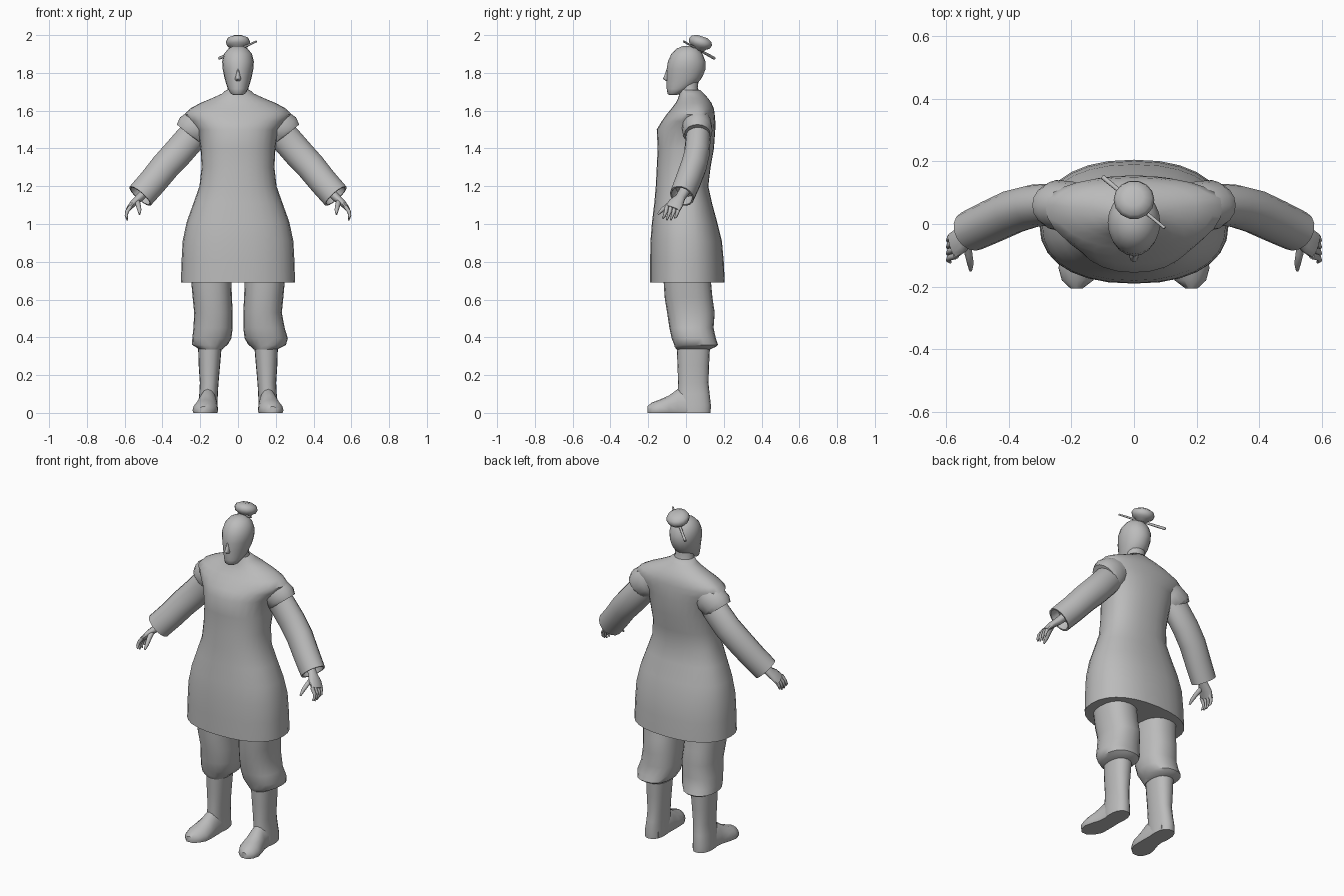
import bpy, bmesh, math
from mathutils import Vector

grey = bpy.data.materials.new("plain grey")
grey.diffuse_color = (0.5, 0.5, 0.5, 1)


def loft(name, rings, angle=45):
    """Skin a stack of equal-sized point rings and cap both ends."""
    bm = bmesh.new()
    rows = [[bm.verts.new(p) for p in r] for r in rings]
    n = len(rows[0])
    for a, b in zip(rows, rows[1:]):
        for i in range(n):
            j = (i + 1) % n
            bm.faces.new((a[i], a[j], b[j], b[i]))
    bm.faces.new(rows[0])
    bm.faces.new(rows[-1])
    bmesh.ops.recalc_face_normals(bm, faces=bm.faces)
    me = bpy.data.meshes.new(name)
    bm.to_mesh(me)
    bm.free()
    me.materials.append(grey)
    ob = bpy.data.objects.new(name, me)
    bpy.context.collection.objects.link(ob)
    bpy.ops.object.select_all(action='DESELECT')
    ob.select_set(True)
    bpy.context.view_layer.objects.active = ob
    bpy.ops.object.shade_smooth_by_angle(angle=math.radians(angle))
    return ob


def section(z, x0, x1, front, back, mid=None, power=2.0, n=20):
    """Level oval; mid is the y of its widest line."""
    mid = (front + back) / 2 if mid is None else mid
    pts = []
    for i in range(n):
        t = math.tau * i / n
        c, s = math.cos(t), math.sin(t)
        c = math.copysign(abs(c) ** (2 / power), c)
        s = math.copysign(abs(s) ** (2 / power), s)
        y = mid + s * ((back - mid) if s > 0 else (mid - front))
        pts.append(((x0 + x1) / 2 + c * (x1 - x0) / 2, y, z))
    return pts


def tube(path, n=12):
    """Rings across a path of (x, y, z, radius across, radius along y)."""
    pts = [Vector(p[:3]) for p in path]
    rings = []
    for i, p in enumerate(path):
        d = pts[min(i + 1, len(pts) - 1)] - pts[max(i - 1, 0)]
        u = d.cross(Vector((0, 1, 0))).normalized()
        v = u.cross(d).normalized()
        rings.append([pts[i] + u * p[3] * math.cos(math.tau * k / n)
                      + v * p[4] * math.sin(math.tau * k / n) for k in range(n)])
    return rings


def flip(rings, side):
    return [[(p[0] * side, p[1], p[2]) for p in r] for r in rings]


# Tunic with flared skirt, waist, chest and sloping shoulders
tunic = [(0.69, .302, -.19, .205, 0, 2.3), (0.80, .299, -.19, .20, 0, 2.3),
         (0.91, .293, -.188, .19, 0, 2.3), (1.01, .272, -.18, .165, 0, 2.3),
         (1.11, .236, -.168, .138, 0, 2.3), (1.20, .204, -.16, .118, 0, 2.3),
         (1.30, .193, -.155, .13, 0, 2.3), (1.40, .198, -.15, .148, .02, 2.3),
         (1.50, .215, -.155, .155, .04, 2.2), (1.545, .26, -.128, .155, .055, 2.1),
         (1.58, .283, -.103, .152, .06, 2.1), (1.61, .255, -.078, .148, .06, 2.1),
         (1.64, .20, -.055, .135, .055, 2), (1.665, .14, -.042, .118, .05, 2),
         (1.69, .085, -.035, .095, .035, 2), (1.71, .062, -.032, .075, .025, 2)]
loft("tunic", [section(z, -x, x, f, b, m, p, 28) for z, x, f, b, m, p in tunic], 50)

# Neck and head
loft("neck", [section(1.67, -.07, .07, -.035, .085), section(1.72, -.053, .053, -.035, .062),
              section(1.79, -.055, .055, -.04, .07)])
head = [(1.682, .022, -.088, -.05, -.07), (1.69, .038, -.098, -.03, -.06),
        (1.715, .053, -.102, .02, -.03), (1.74, .062, -.103, .058, -.015),
        (1.775, .072, -.103, .085, 0), (1.82, .081, -.102, .104, 0),
        (1.86, .084, -.096, .103, .005), (1.90, .074, -.078, .088, .008),
        (1.928, .052, -.05, .066, .01), (1.943, .022, -.015, .035, .01)]
loft("head", [section(z, -x, x, f, b, m) for z, x, f, b, m in head], 60)
loft("nose", [section(1.758, -.014, .014, -.108, -.08, n=8),
              section(1.768, -.016, .016, -.122, -.08, n=8),
              section(1.79, -.011, .011, -.113, -.08, n=8),
              section(1.825, -.006, .006, -.101, -.08, n=8)], 60)

# Hair bun, tilted back, with a pin through it
bun = loft("hair_bun", [section(z, -r, r, -r, r, n=14) for z, r in
           [(-.045, .03), (-.028, .042), (-.02, .058), (0, .065), (.018, .057), (.031, .03)]], 60)
bun.location = (0, .077, 1.963)
bun.rotation_euler.x = math.radians(-18)
loft("hair_pin", tube([(-.10, .15, 1.877, .008, .008), (.098, -.013, 1.967, .005, .005)], 8))

for side, label in ((1, "left"), (-1, "right")):
    # Short cap over the top of the sleeve
    cap = [(.12, .055, 1.575, .07, .06), (.20, .058, 1.525, .095, .078),
           (.25, .06, 1.492, .092, .08), (.262, .06, 1.477, .08, .068)]
    loft(label + "_shoulder_cap", flip(tube(cap, 16), side))

    # Wide sleeve with a hollow cuff
    sleeve = [(.19, .058, 1.52, .07, .062), (.25, .064, 1.455, .08, .066),
              (.32, .058, 1.375, .08, .068), (.385, .04, 1.305, .078, .07),
              (.45, .01, 1.225, .076, .069), (.518, -.022, 1.148, .075, .066)]
    rings = tube(sleeve, 16)
    centre = Vector(sleeve[-1][:3])
    for shift, scale in ((0, .87), (.05, .75)):
        off = Vector((-.62, .3, .72)) * shift
        rings.append([centre + (p - centre) * scale + off for p in rings[5]])
    loft(label + "_sleeve", flip(rings, side))

    # Wrist and palm
    palm = [(.47, .005, 1.195, .026, .03), (.52, -.03, 1.14, .022, .027),
            (.553, -.052, 1.112, .018, .042), (.578, -.07, 1.082, .013, .043)]
    loft(label + "_palm", flip(tube(palm, 10), side), 60)

    # Four curled fingers and a thumb
    for k in range(4):
        y = -.038 - .021 * k
        tip = 1.03 - .01 * (k in (1, 2))
        finger = [(.567, y, 1.095, .011, .011), (.588, y - .006, 1.065, .010, .010),
                  (.592, y - .014, 1.043, .008, .008), (.585, y - .022, tip, .004, .004)]
        loft(f"{label}_finger_{k + 1}", flip(tube(finger, 8), side), 60)
    thumb = [(.535, -.055, 1.125, .015, .014), (.528, -.095, 1.10, .013, .013),
             (.522, -.125, 1.075, .011, .011), (.521, -.148, 1.052, .005, .005)]
    loft(label + "_thumb", flip(tube(thumb, 8), side), 60)

    # Baggy trouser leg gathered below the knee; one side sags wider
    sag = .022 if side > 0 else 0
    leg = [(.335, .085, .205, -.05, .125), (.35, .07, .225 + sag / 2, -.06, .158),
           (.36, .055, .243 + sag / 2, -.062, .17), (.395, .035, .242 + sag, -.076, .158),
           (.45, .028, .236 + sag / 2, -.088, .146), (.53, .028, .232, -.10, .152),
           (.61, .032, .24, -.113, .14), (.72, .036, .25, -.12, .13)]
    loft(label + "_trouser_leg",
         flip([section(z, a, b, f, k, power=2.3) for z, a, b, f, k in leg], side))

    # Boot shaft and heel
    shaft = [(.0, .108, .212, -.04, .13), (.04, .108, .212, -.045, .132),
             (.10, .107, .205, -.045, .125), (.16, .103, .202, -.042, .119),
             (.25, .095, .208, -.045, .122), (.37, .085, .212, -.05, .128)]
    loft(label + "_boot_shaft",
         flip([section(z, a, b, f, k, power=2.3) for z, a, b, f, k in shaft], side))

    # Boot foot: flat-soled arches running from heel to toe
    foot = [(.10, .158, .045, .10), (.02, .158, .05, .135), (-.045, .16, .054, .125),
            (-.09, .167, .062, .092), (-.14, .174, .067, .07), (-.18, .18, .05, .055),
            (-.205, .183, .02, .035)]
    rings = []
    for y, cx, w, h in foot:
        arch = [(cx + w * math.cos(math.pi * i / 8),
                 y, .012 + (h - .012) * math.sin(math.pi * i / 8)) for i in range(9)]
        rings.append(arch + [(cx - w * .92, y, 0), (cx + w * .92, y, 0)])
    loft(label + "_boot_foot", flip(rings, side))
